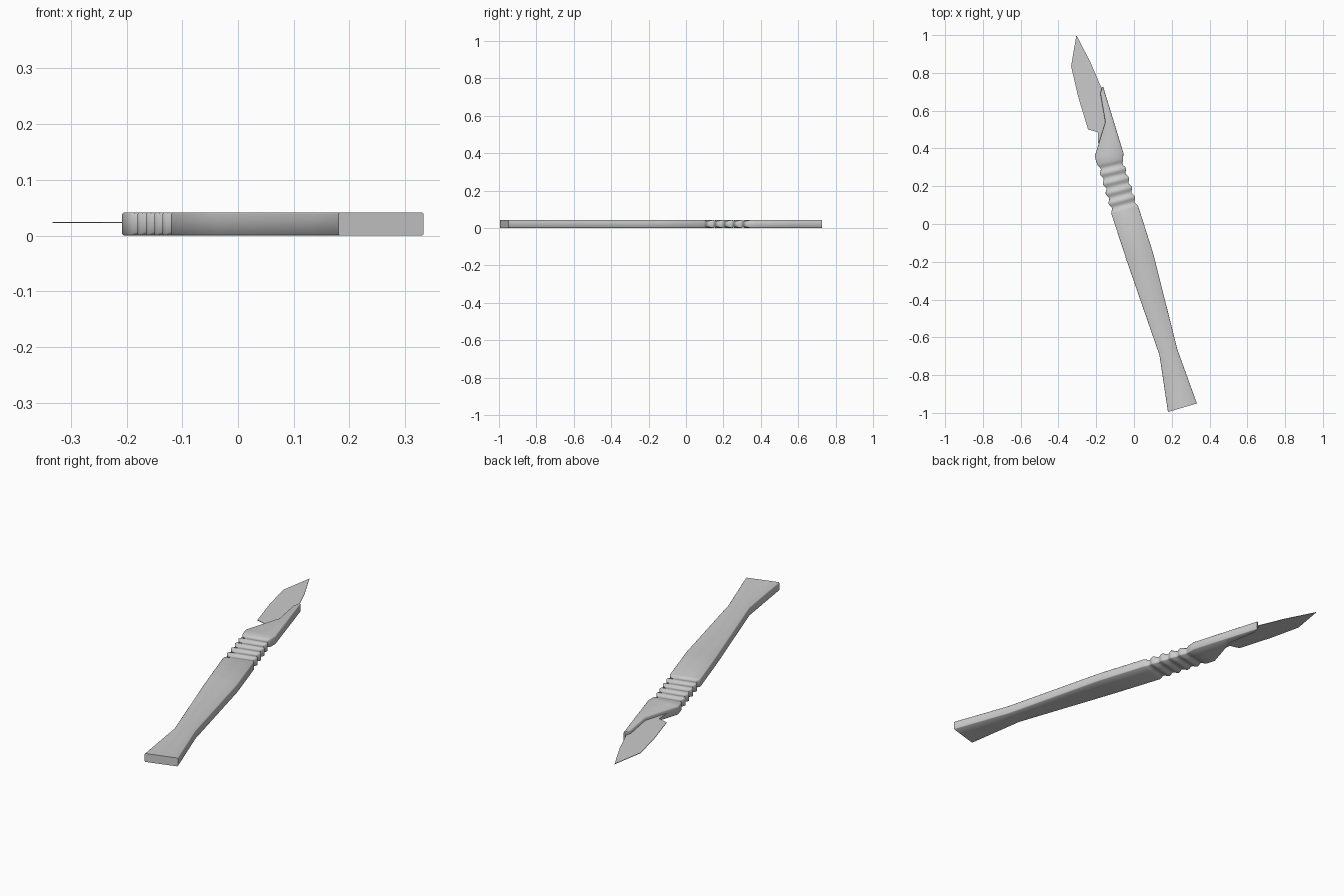
import bpy, bmesh, math
from mathutils import Vector

if "Cube" in bpy.data.objects:
    bpy.data.objects.remove(bpy.data.objects["Cube"])

H = 0.042      # handle thickness
B = 0.003      # edge softening


def make_object(name, bm, smooth=None):
    bmesh.ops.recalc_face_normals(bm, faces=bm.faces)
    mesh = bpy.data.meshes.new(name)
    bm.to_mesh(mesh)
    bm.free()
    obj = bpy.data.objects.new(name, mesh)
    bpy.context.collection.objects.link(obj)
    if smooth:
        bpy.context.view_layer.objects.active = obj
        obj.select_set(True)
        bpy.ops.object.shade_smooth_by_angle(angle=math.radians(smooth))
        obj.select_set(False)
    return obj


# Handle stations from the butt to the tip: left edge, right edge, dip in thickness
stations = [
    ((0.18, -0.995), (0.333, -0.95), 0),
    ((0.135, -0.695), (0.23, -0.665), 0),
    ((-0.04, -0.19), (0.10, -0.15), 0),
]

# Grip: five rounded grooves across the handle
l0, l1 = Vector((-0.12, 0.055)), Vector((-0.195, 0.315))
r0, r1 = Vector((0.022, 0.095)), Vector((-0.058, 0.345))
grooves, steps = 5, 6
for i in range(grooves * steps + 1):
    t = i / (grooves * steps)
    dip = math.sin(math.pi * grooves * t) ** 2
    a, b = l0.lerp(l1, t), r0.lerp(r1, t)
    side = (b - a).normalized() * 0.012 * dip
    stations.append((a + side, b - side, 0.005 * dip))

# Shoulder and narrow neck
stations += [
    ((-0.208, 0.358), (-0.056, 0.375), 0),
    ((-0.152, 0.54), (-0.112, 0.56), 0),
    ((-0.178, 0.69), (-0.155, 0.70), 0),
    ((-0.170, 0.725), (-0.163, 0.727), 0),
]

# Loft the handle through an eight-sided section
bm = bmesh.new()
rings = []
for left, right, dip in stations:
    a, b = Vector(left), Vector(right)
    w = (b - a).length
    e = min(B, w * 0.3) / w
    lo, hi = dip, H - dip
    section = [(e, lo), (1 - e, lo), (1, lo + B), (1, hi - B),
               (1 - e, hi), (e, hi), (0, hi - B), (0, lo + B)]
    rings.append([bm.verts.new((*a.lerp(b, u), z)) for u, z in section])
for p, q in zip(rings, rings[1:]):
    for k in range(8):
        m = (k + 1) % 8
        bm.faces.new((p[k], p[m], q[m], q[k]))
bm.faces.new(rings[0])
bm.faces.new(rings[-1])
make_object("handle", bm, 50)

# Thin flat blade with its tang held inside the neck
outline = [(-0.305, 1.0), (-0.333, 0.835), (-0.296, 0.675), (-0.243, 0.5),
           (-0.192, 0.487), (-0.188, 0.40), (-0.125, 0.42), (-0.13, 0.55),
           (-0.168, 0.71), (-0.23, 0.855)]
bm = bmesh.new()
face = bm.faces.new([bm.verts.new((x, y, 0.0225)) for x, y in outline])
top = bmesh.ops.extrude_face_region(bm, geom=[face])
bmesh.ops.translate(bm, vec=(0, 0, 0.0025),
                    verts=[v for v in top["geom"] if isinstance(v, bmesh.types.BMVert)])
make_object("blade", bm)
